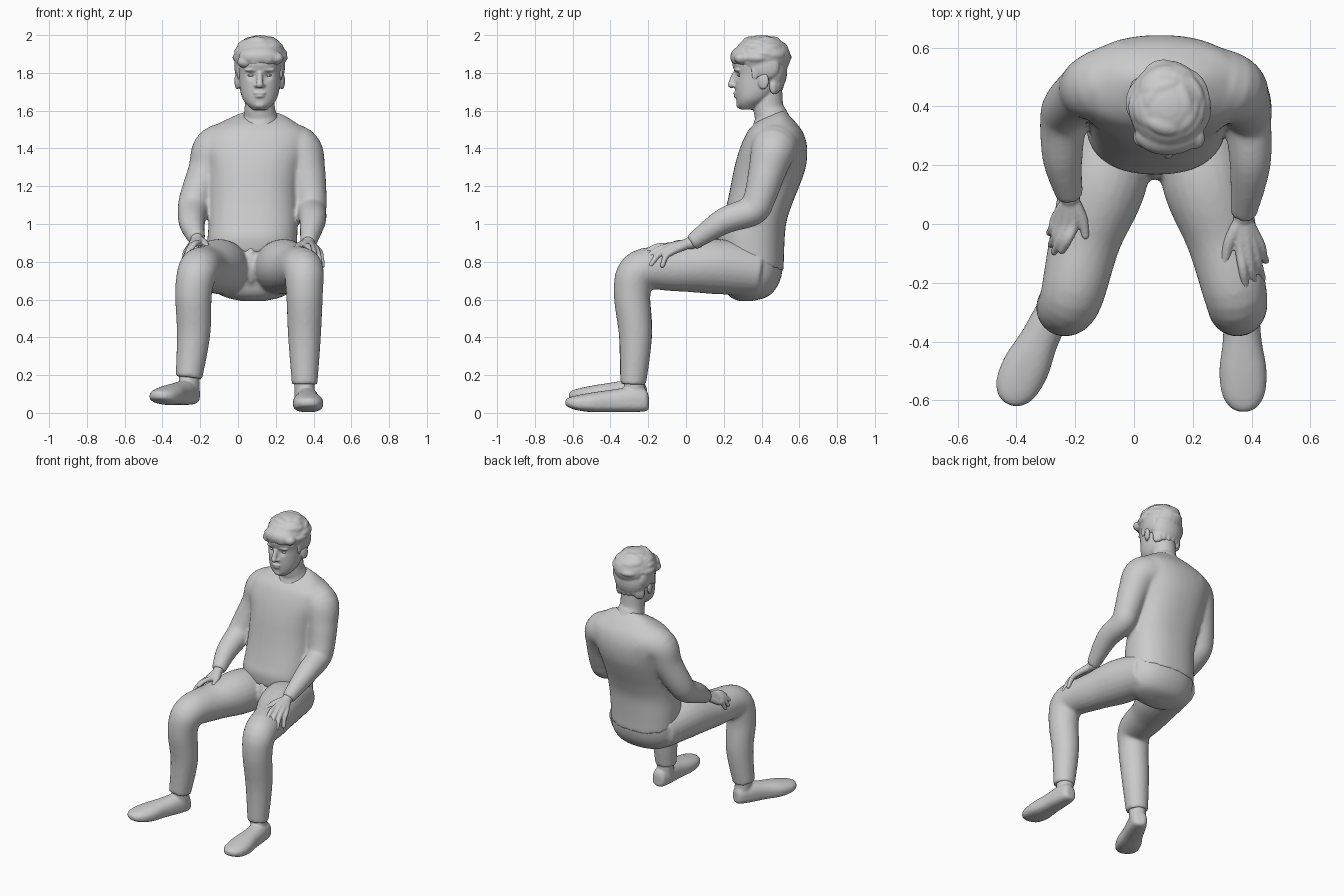
import bpy, bmesh, math, random
from mathutils import Vector, Matrix
random.seed(4)
TAU = math.tau

def loft(bm, rings):
    """Skin a list of point rings and close both ends."""
    vs = [[bm.verts.new(p) for p in r] for r in rings]
    n = len(vs[0])
    for a, b in zip(vs, vs[1:]):
        for i in range(n):
            bm.faces.new((a[i], a[(i + 1) % n], b[(i + 1) % n], b[i]))
    bm.faces.new(vs[0][::-1])
    bm.faces.new(vs[-1])

def spline(rows, steps=6):
    """Catmull-Rom through rows of numbers."""
    out = []
    for i in range(len(rows) - 1):
        p = [rows[max(i - 1, 0)], rows[i], rows[i + 1], rows[min(i + 2, len(rows) - 1)]]
        for t in (s / steps for s in range(steps)):
            out.append([0.5 * (2 * b + (c - a) * t + (2 * a - 5 * b + 4 * c - d) * t * t
                        + (3 * b - a - 3 * c + d) * t ** 3) for a, b, c, d in zip(*p)])
    return out + [list(rows[-1])]

def power(v, e):
    return math.copysign(abs(v) ** e, v)

def circle(n):
    return [(math.cos(TAU * k / n), math.sin(TAU * k / n)) for k in range(n)]

def blob(bm, c, r, rot=0):
    m = Matrix.Translation(c) @ Matrix.Rotation(rot, 4, 'Z') @ Matrix.Diagonal((*r, 1))
    bmesh.ops.create_uvsphere(bm, u_segments=24, v_segments=14, radius=1, matrix=m)

def tube(bm, rows, n=24, tip=False):
    """Round limb through rows of x, y, z, radius."""
    pts = spline(rows)
    rings = []
    for i, p in enumerate(pts):
        t = (Vector(pts[min(i + 1, len(pts) - 1)][:3]) - Vector(pts[max(i - 1, 0)][:3])).normalized()
        u = t.cross(Vector((1, 0, 0))).normalized()
        v = t.cross(u)
        rings.append([Vector(p[:3]) + p[3] * (u * c + v * s) for c, s in circle(n)])
    loft(bm, rings)
    if tip:
        blob(bm, rows[-1][:3], (rows[-1][3],) * 3)

def stack(bm, rows, e=2.0):
    """Horizontal sections: z, x centre, half width, front y, back y, front lift."""
    loft(bm, [[Vector((xc + hw * power(c, 2 / e), (yf + yb) / 2 + (yb - yf) / 2 * power(s, 2 / e),
                       z - lift * power(s, 2 / e))) for c, s in circle(40)]
              for z, xc, hw, yf, yb, lift in spline(rows)])

def finish(name, bm, voxel, smooth=4):
    """Fuse the overlapping volumes into one smooth skin."""
    bmesh.ops.recalc_face_normals(bm, faces=bm.faces)
    me = bpy.data.meshes.new(name)
    bm.to_mesh(me)
    bm.free()
    ob = bpy.data.objects.new(name, me)
    bpy.context.collection.objects.link(ob)
    m = ob.modifiers.new("fuse", 'REMESH')
    m.mode, m.voxel_size = 'VOXEL', voxel
    s = ob.modifiers.new("relax", 'SMOOTH')
    s.iterations, s.factor = smooth, 0.5
    bpy.ops.object.select_all(action='DESELECT')
    ob.select_set(True)
    bpy.context.view_layer.objects.active = ob
    bpy.ops.object.convert(target='MESH')
    bpy.ops.object.shade_smooth_by_angle(angle=math.radians(50))
    return ob

# Shirt: torso with both sleeves
bm = bmesh.new()
stack(bm, [(.80, .075, .235, .175, .517, .05), (.90, .075, .238, .168, .52, .03),
           (1.0, .08, .236, .188, .53, 0), (1.1, .08, .235, .215, .56, 0),
           (1.2, .08, .24, .236, .60, 0), (1.3, .085, .255, .256, .634, 0),
           (1.4, .09, .285, .285, .642, 0), (1.48, .10, .275, .32, .622, 0),
           (1.53, .105, .21, .35, .58, -.01), (1.562, .115, .145, .37, .535, -.025),
           (1.575, .115, .10, .38, .52, -.03)], 2.3)
tube(bm, [(.19, .49, 1.41, .135), (.32, .465, 1.395, .122), (.363, .43, 1.28, .10), (.385, .39, 1.14, .085),
          (.388, .35, 1.07, .08), (.395, .20, 1.015, .07), (.372, .03, .90, .044)])
tube(bm, [(-.01, .50, 1.41, .135), (-.12, .47, 1.395, .12), (-.168, .45, 1.28, .098), (-.225, .40, 1.14, .085),
          (-.24, .35, 1.07, .08), (-.243, .22, 1.0, .068), (-.218, .09, .92, .045)])
finish("shirt", bm, .011, 9)

# Trousers: seat, two legs, front fold
bm = bmesh.new()
stack(bm, [(.592, .08, .06, .28, .35, 0), (.61, .08, .14, .24, .42, 0), (.64, .08, .195, .21, .462, 0),
           (.70, .078, .228, .19, .498, 0), (.78, .076, .236, .185, .513, 0), (.86, .075, .225, .19, .505, 0)], 2.15)
tube(bm, [(-.05, .38, .75, .13), (-.10, .15, .775, .146), (-.165, -.05, .765, .122), (-.21, -.24, .755, .108),
          (-.235, -.285, .64, .098), (-.235, -.267, .42, .089), (-.26, -.28, .185, .071)])
tube(bm, [(.20, .38, .75, .13), (.24, .15, .775, .146), (.30, -.05, .765, .122), (.345, -.24, .755, .108),
          (.352, -.285, .64, .098), (.352, -.267, .40, .087), (.353, -.28, .15, .068)])
blob(bm, (.068, .20, .785), (.032, .05, .11))
finish("trousers", bm, .011, 6)

# Shoes with ankles
def shoe(name, heel, angle, lift, ankle):
    bm = bmesh.new()
    m = Matrix.Translation((heel[0], heel[1], lift)) @ Matrix.Rotation(angle, 4, 'Z')
    rows = [(0, .025, .02, .09), (.02, .048, .008, .125), (.10, .06, .004, .135), (.20, .066, .004, .122),
            (.30, .08, .004, .108), (.38, .073, .014, .093), (.425, .047, .03, .08), (.442, .015, .042, .068)]
    loft(bm, [[m @ Vector((hw * power(c, .85), -d,
                           (lo + hi) / 2 + (hi - lo) / 2 * (s if s > 0 else power(s, .55))))
               for c, s in circle(28)] for d, hw, lo, hi in spline(rows)])
    tube(bm, ankle)
    finish(name, bm, .008, 3)

shoe("left_shoe", (.363, -.197), .025, 0, [(.352, -.27, .06, .052), (.352, -.275, .22, .057)])
shoe("right_shoe", (-.235, -.215), -math.radians(26), .038, [(-.257, -.27, .1, .053), (-.26, -.278, .25, .057)])

# Hands: palm plus fingers given as knuckle and tip
def hand(name, wrist, fingers, thumb):
    bm = bmesh.new()
    w = Vector(wrist)
    for k, t in fingers:
        k, t = Vector(k), Vector(t)
        mid = (k + t) / 2 + Vector((0, -.008, .012))
        tube(bm, [(*(w * .75 + k * .25), .024), (*k, .0185), (*mid, .016), (*t, .0125)], 14, True)
    tube(bm, [(*w, .026), (*thumb[0], .02), (*thumb[1], .013)], 14, True)
    tube(bm, [(*(w + Vector((0, .07, .025))), .036), (*w, .034)], 16, True)
    finish(name, bm, .0055, 3)

hand("left_hand", (.372, .025, .90),
     [((.362, -.085, .885), (.38, -.215, .85)), ((.388, -.09, .882), (.412, -.22, .805)),
      ((.41, -.085, .87), (.437, -.185, .785)), ((.428, -.07, .855), (.448, -.125, .78))],
     ((.325, -.06, .885), (.305, -.15, .86)))
hand("right_hand", (-.217, .09, .92),
     [((-.205, 0, .90), (-.245, -.09, .87)), ((-.23, 0, .895), (-.272, -.095, .84)),
      ((-.25, .005, .88), (-.282, -.07, .815)), ((-.265, .02, .865), (-.287, -.03, .81))],
     ((-.178, .02, .90), (-.165, -.04, .885)))

# Head: skull, neck, nose, lips, chin, brows, ears
X = .115
bm = bmesh.new()
stack(bm, [(1.605, X, .038, .29, .37, 0), (1.63, X, .066, .272, .40, 0), (1.66, X, .089, .266, .44, 0),
           (1.70, X, .102, .261, .48, 0), (1.75, X, .109, .259, .51, 0), (1.80, X, .113, .258, .525, 0),
           (1.85, X, .115, .245, .525, 0), (1.90, X, .11, .26, .515, 0), (1.95, X, .08, .31, .47, 0)], 2.15)
tube(bm, [(.118, .46, 1.52, .115), (.118, .45, 1.57, .09), (X, .436, 1.62, .08), (X, .432, 1.72, .077)])
tube(bm, [(X, .262, 1.80, .014), (X, .248, 1.765, .016), (X, .24, 1.738, .019)], 16, True)
blob(bm, (X, .264, 1.693), (.032, .014, .008))
blob(bm, (X, .266, 1.677), (.027, .014, .009))
blob(bm, (X, .283, 1.632), (.03, .018, .02))
for s in (-1, 1):
    blob(bm, (X + s * .017, .258, 1.733), (.013, .016, .011))
    blob(bm, (X + s * .045, .270, 1.815), (.036, .015, .01), s * .25)
    blob(bm, (X + s * .119, .41, 1.757), (.013, .03, .045), -s * .3)
head = finish("head", bm, .0055, 4)
# Eye sockets pressed in, then eyes
for s, side in ((-1, "right"), (1, "left")):
    for v in head.data.vertices:
        v.co.y += .014 * math.exp(-((v.co - Vector((X + s * .045, .265, 1.788))).length / .022) ** 2)
    bm = bmesh.new()
    blob(bm, (X + s * .045, .289, 1.787), (.021, .018, .008))
    finish(side + "_eye", bm, .0035, 2)

# Hair: cap, nape, fringe, sides and seeded locks
bm = bmesh.new()
crown, size = Vector((.117, .402, 1.882)), Vector((.136, .152, .118))
blob(bm, crown, size)
blob(bm, (X, .458, 1.81), (.116, .078, .12))
blob(bm, (X, .302, 1.885), (.112, .068, .058))
for s in (-1, 1):
    blob(bm, (X + s * .108, .425, 1.835), (.026, .07, .07))
    blob(bm, (X + s * .112, .365, 1.805), (.01, .02, .045))
for t in (0, .33, .67, 1):
    blob(bm, (X - .07 + .15 * t, .30 - .02 * math.sin(math.pi * t), 1.858 + .02 * t), (.05, .042, .034), .3 - t)
for i in range(34):
    a, h = random.uniform(0, TAU), random.uniform(-.1, .95)
    q = math.sqrt(1 - h * h)
    d = (q * math.cos(a), q * math.sin(a), h)
    blob(bm, crown + Vector([p * k * .82 for p, k in zip(d, size)]),
         (random.uniform(.025, .036), random.uniform(.05, .066), random.uniform(.024, .03)), a)
for i in range(8):
    a = math.pi * (.08 + .84 * i / 7)
    blob(bm, (X + .09 * math.cos(a), .45 + .05 * math.sin(a), 1.745 + random.uniform(-.015, .01)),
         (.02, .022, .045), a)
finish("hair", bm, .0065, 4)
